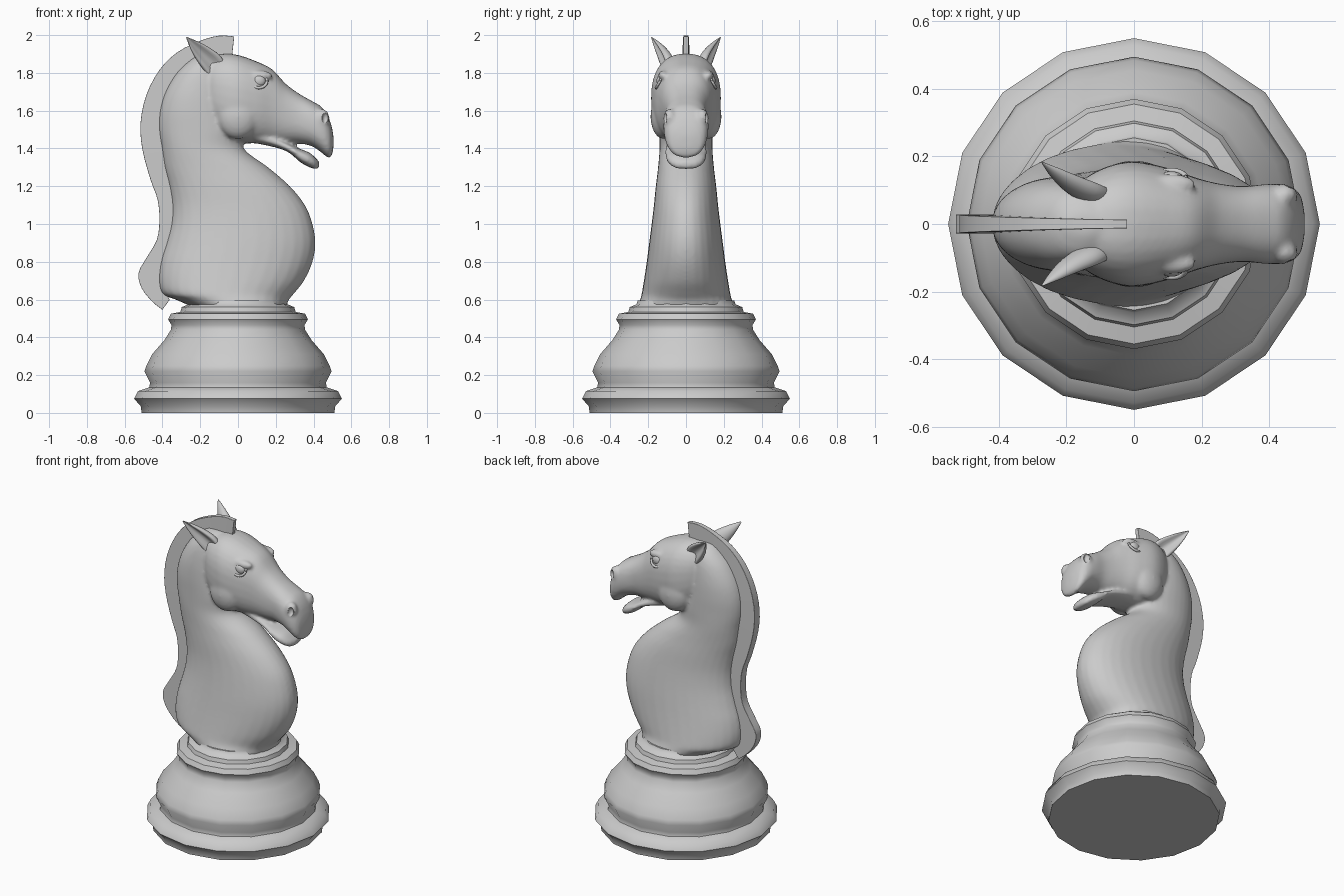
import bpy, bmesh
from math import sin, cos, pi, copysign
from mathutils import Vector

cube = bpy.data.objects.get("Cube")
if cube:
    bpy.data.objects.remove(cube)

grey = bpy.data.materials.new("plain grey")
grey.use_nodes = True
grey.diffuse_color = (0.6, 0.6, 0.6, 1)
grey.node_tree.nodes["Principled BSDF"].inputs["Base Color"].default_value = (0.6, 0.6, 0.6, 1)


def finish(name, bm, angle=40):
    bmesh.ops.recalc_face_normals(bm, faces=bm.faces)
    mesh = bpy.data.meshes.new(name)
    bm.to_mesh(mesh)
    bm.free()
    mesh.materials.append(grey)
    obj = bpy.data.objects.new(name, mesh)
    bpy.context.collection.objects.link(obj)
    bpy.ops.object.select_all(action='DESELECT')
    obj.select_set(True)
    bpy.context.view_layer.objects.active = obj
    bpy.ops.object.shade_smooth_by_angle(angle=angle * pi / 180)
    return obj


def spline(rows, steps=4):
    """Catmull-Rom samples through rows of numbers."""
    rows = [Vector(r) for r in rows]
    out = []
    for i in range(len(rows) - 1):
        a, b, c, d = rows[max(i - 1, 0)], rows[i], rows[i + 1], rows[min(i + 2, len(rows) - 1)]
        for k in range(steps):
            t = k / steps
            out.append(b + (c - a) * t / 2 + (a * 2 - b * 5 + c * 4 - d) * t * t / 2
                       + (b * 3 - a - c * 3 + d) * t ** 3 / 2)
    return out + [rows[-1]]


def loft(bm, rings):
    """Skin a list of closed rings and cap the ends."""
    rings = [[bm.verts.new(p) for p in ring] for ring in rings]
    n = len(rings[0])
    for a, b in zip(rings, rings[1:]):
        for i in range(n):
            bm.faces.new((a[i], a[(i + 1) % n], b[(i + 1) % n], b[i]))
    bm.faces.new(rings[0])
    bm.faces.new(rings[-1])


def oval(power, n=32):
    for i in range(n):
        c, s = cos(2 * pi * i / n), sin(2 * pi * i / n)
        yield copysign(abs(c) ** (2 / power), c), copysign(abs(s) ** (2 / power), s)


def upright(bm, rows, power=2.1):
    """Horizontal slices: z, front x, back x, half width."""
    loft(bm, [[((f + b) / 2 + u * (f - b) / 2, v * w, z) for u, v in oval(power)]
              for z, f, b, w in spline(rows)])


def lengthwise(bm, rows, power=2.2):
    """Slices across x: x, top z, bottom z, half width."""
    loft(bm, [[(x, u * w, (t + b) / 2 + v * (t - b) / 2) for u, v in oval(power)]
              for x, t, b, w in spline(rows)])


def ball(bm, centre, size):
    made = bmesh.ops.create_uvsphere(bm, u_segments=20, v_segments=12, radius=1)["verts"]
    bmesh.ops.scale(bm, vec=size, verts=made)
    bmesh.ops.translate(bm, vec=centre, verts=made)


# Turned base with sixteen sides
profile = [(.51, 0), (.515, .035), (.55, .075), (.53, .115), (.47, .135), (.465, .16),
           (.495, .22), (.485, .25), (.455, .31), (.39, .385), (.355, .44), (.352, .465),
           (.37, .495), (.355, .525), (.305, .535), (.298, .56), (.262, .575), (.255, .595)]
bm = bmesh.new()
loft(bm, [[(r * cos(i * pi / 8), r * sin(i * pi / 8), z) for i in range(16)] for r, z in profile])
finish("base", bm, 50)

# Neck, head and jaw, fused into one smooth body
bm = bmesh.new()
upright(bm, [(.56, .255, -.24, .255), (.6, .27, -.33, .243), (.63, .295, -.40, .235),
             (.7, .35, -.42, .223), (.8, .395, -.41, .208), (.9, .41, -.38, .195),
             (1, .395, -.355, .182), (1.1, .355, -.35, .17), (1.2, .275, -.365, .16),
             (1.3, .16, -.39, .148), (1.4, .03, -.405, .14), (1.5, .03, -.42, .14),
             (1.6, .0, -.415, .14), (1.7, -.03, -.385, .135), (1.8, -.05, -.325, .12),
             (1.87, -.07, -.25, .09), (1.9, -.1, -.2, .03)])
lengthwise(bm, [(-.19, 1.8, 1.6, .06), (-.15, 1.87, 1.53, .13), (-.08, 1.9, 1.465, .17),
                (0, 1.895, 1.43, .185), (.1, 1.86, 1.427, .166), (.18, 1.82, 1.425, .138),
                (.25, 1.745, 1.425, .12), (.32, 1.692, 1.427, .112), (.39, 1.652, 1.412, .118),
                (.44, 1.622, 1.38, .118), (.475, 1.575, 1.352, .105), (.495, 1.52, 1.36, .08),
                (.505, 1.47, 1.4, .03)], 2.4)
lengthwise(bm, [(.08, 1.52, 1.43, .1), (.2, 1.46, 1.405, .105), (.27, 1.425, 1.378, .11),
                (.33, 1.397, 1.327, .11), (.38, 1.377, 1.3, .098), (.415, 1.345, 1.29, .07),
                (.43, 1.33, 1.3, .03)], 2.5)
for side in (-1, 1):
    ball(bm, (.445, side * .085, 1.56), (.04, .035, .05))   # flared nostrils
    ball(bm, (.11, side * .118, 1.785), (.075, .03, .028))   # brows
    ball(bm, (.0, side * .12, 1.57), (.11, .068, .12))       # cheeks
body = finish("body", bm, 180)
remesh = body.modifiers.new("fuse", 'REMESH')
remesh.mode = 'VOXEL'
remesh.voxel_size = .011
remesh.use_smooth_shade = True

# Nostril hollows
bm = bmesh.new()
for side in (-1, 1):
    ball(bm, (.462, side * .118, 1.56), (.018, .025, .03))
cutter = finish("nostril_cutter", bm)
cutter.hide_render = True
cutter.hide_set(True)
cut = body.modifiers.new("nostrils", 'BOOLEAN')
cut.operation = 'DIFFERENCE'
cut.object = cutter
soften = body.modifiers.new("soften", 'SMOOTH')
soften.factor = .5
soften.iterations = 5

# Crest of the mane: a thick strip following the back of the neck (x, z, depth, half thickness)
crest = spline([(-.02, 1.993, .12, .013), (-.1, 1.997, .12, .014), (-.2, 1.97, .12, .016),
                (-.32, 1.91, .12, .019), (-.415, 1.817, .12, .022), (-.485, 1.684, .12, .025),
                (-.516, 1.536, .12, .027), (-.506, 1.393, .13, .028), (-.463, 1.234, .13, .028),
                (-.426, 1.13, .12, .028), (-.416, 1.02, .1, .028), (-.43, .916, .1, .028),
                (-.485, .82, .12, .028), (-.527, .74, .14, .028), (-.51, .66, .14, .028),
                (-.453, .588, .1, .028), (-.4, .546, .065, .028)], 3)
rings = []
for i, (x, z, depth, t) in enumerate(crest):
    a, b = crest[max(i - 1, 0)], crest[min(i + 1, len(crest) - 1)]
    along = Vector((b[0] - a[0], b[1] - a[1])).normalized()
    nx, nz = -along.y * depth, along.x * depth
    rings.append([(x, -t, z), (x, t, z), (x + nx, t, z + nz), (x + nx, -t, z + nz)])
bm = bmesh.new()
loft(bm, rings)
mane = finish("mane", bm)
bevel = mane.modifiers.new("rounded edge", 'BEVEL')
bevel.width = .008
bevel.segments = 2

for side, label in ((1, "left"), (-1, "right")):
    # Pointed ear with a hollow facing forward and outward
    path = spline([(-.10, .085, 1.80, .055), (-.14, .105, 1.855, .058), (-.19, .13, 1.905, .046),
                   (-.235, .158, 1.95, .026), (-.272, .183, 1.988, .003)], 5)
    axis = Vector((-.62, .36, .7)).normalized()
    out = Vector((.25, 1, -.1))
    out = (out - axis * out.dot(axis)).normalized()
    across = axis.cross(out)
    rings = []
    for x, y, z, r in path:
        ring = []
        for i in range(24):
            a = 2 * pi * i / 24
            dent = 1 - 1.1 * max(0, cos(a)) ** 3
            p = Vector((x, y, z)) + out * (cos(a) * r * .7 * dent) + across * (sin(a) * r)
            ring.append((p.x, p.y * side, p.z))
        rings.append(ring)
    bm = bmesh.new()
    loft(bm, rings)
    finish(label + "_ear", bm, 60)

    # Eyeball and the lid around it
    bm = bmesh.new()
    ball(bm, (.11, side * .134, 1.757), (.036, .022, .032))
    finish(label + "_eye", bm, 180)
    bm = bmesh.new()
    loops = []
    for i in range(25):
        a = 2 * pi * i / 24
        loops.append([(.11 + cos(a) * (.043 + .008 * cos(b)),
                       side * (.138 - .02 * sin(a) + .008 * sin(b)),
                       1.757 + sin(a) * (.036 + .008 * cos(b)))
                      for b in (2 * pi * k / 8 for k in range(8))])
    loft(bm, loops)
    finish(label + "_eyelid", bm, 180)
